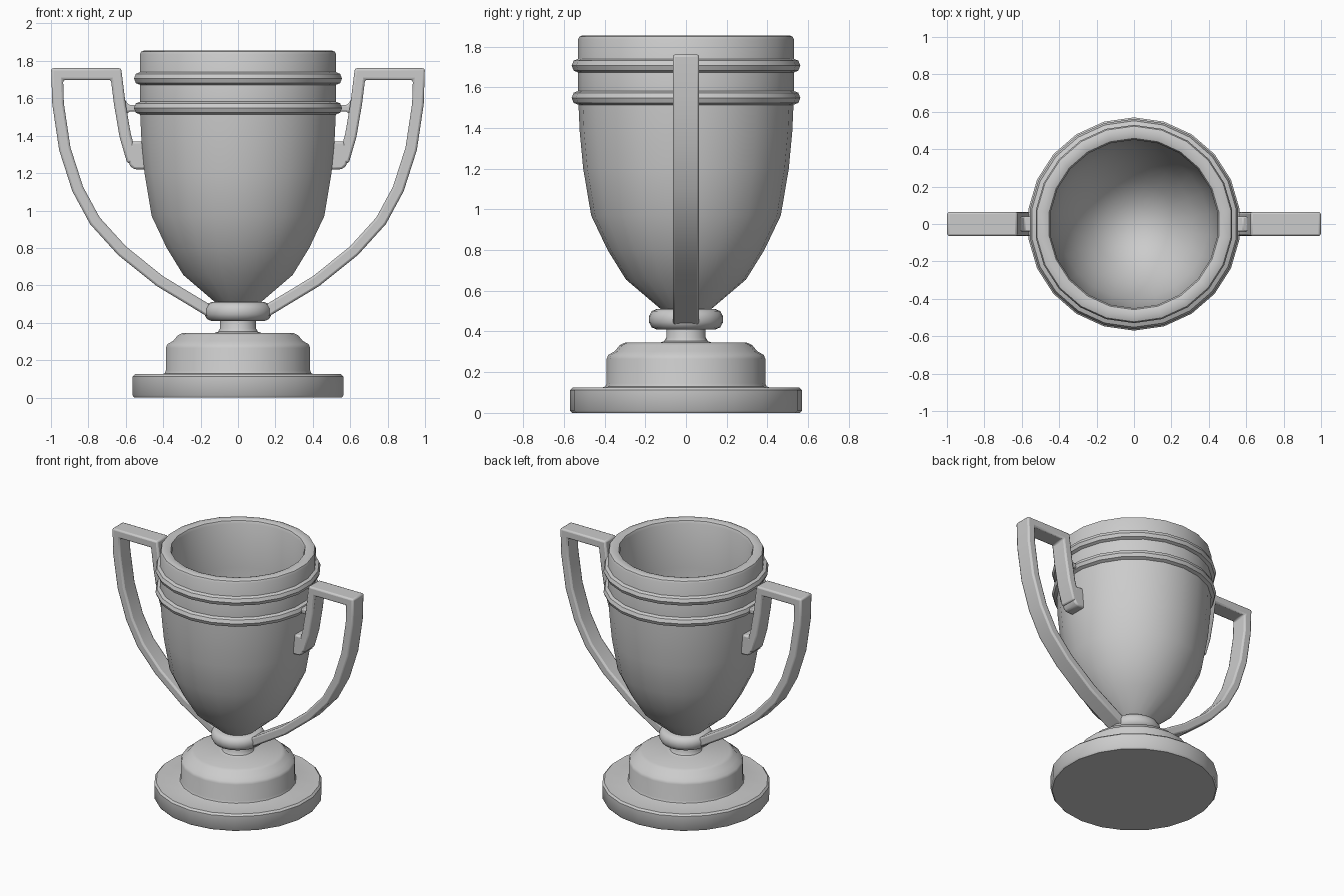
import bpy, bmesh, math
from mathutils import Vector

if "Cube" in bpy.data.objects:
    bpy.data.objects.remove(bpy.data.objects["Cube"])

SIDES = 22


def finish(name, bm, angle=40):
    bmesh.ops.remove_doubles(bm, verts=bm.verts, dist=1e-5)
    bmesh.ops.recalc_face_normals(bm, faces=bm.faces)
    me = bpy.data.meshes.new(name)
    bm.to_mesh(me)
    bm.free()
    ob = bpy.data.objects.new(name, me)
    bpy.context.collection.objects.link(ob)
    bpy.ops.object.select_all(action='DESELECT')
    ob.select_set(True)
    bpy.context.view_layer.objects.active = ob
    bpy.ops.object.shade_smooth_by_angle(angle=math.radians(angle))
    return ob


def lathe(name, profile, closed=False):
    """Revolve (radius, z) points around z, with a vertex on the y axis."""
    bm = bmesh.new()
    pts = list(profile) + ([profile[0]] if closed else [])
    rings = []
    for r, z in pts:
        rings.append([bm.verts.new((r * math.cos(a), r * math.sin(a), z)) for a in
                      (math.pi / 2 + 2 * math.pi * i / SIDES for i in range(SIDES))]
                     if r > 0 else [bm.verts.new((0, 0, z))])
    for lo, hi in zip(rings, rings[1:]):
        for i in range(SIDES):
            j = (i + 1) % SIDES
            if len(lo) == 1:
                bm.faces.new((lo[0], hi[j], hi[i]))
            elif len(hi) == 1:
                bm.faces.new((lo[i], lo[j], hi[0]))
            else:
                bm.faces.new((lo[i], lo[j], hi[j], hi[i]))
    return finish(name, bm)


def add_mods(ob, bevel):
    b = ob.modifiers.new("bevel", 'BEVEL')
    b.width, b.segments, b.limit_method = bevel, 2, 'ANGLE'
    b.angle_limit = math.radians(40)
    m = ob.modifiers.new("mirror", 'MIRROR')
    m.use_axis = (True, False, False)


def prism(name, outline, half, bevel):
    """Extrude an (x, z) outline along y and mirror it to the other side."""
    bm = bmesh.new()
    a = [bm.verts.new((x, -half, z)) for x, z in outline]
    b = [bm.verts.new((x, half, z)) for x, z in outline]
    bm.faces.new(a)
    bm.faces.new(b[::-1])
    for i in range(len(a)):
        j = (i + 1) % len(a)
        bm.faces.new((a[i], a[j], b[j], b[i]))
    add_mods(finish(name, bm), bevel)


def strap(name, path, thick, half, bevel):
    """Sweep a rectangle along an (x, z) path with mitred corners."""
    pts = [Vector(p) for p in path]
    bm = bmesh.new()
    sections = []
    for i, p in enumerate(pts):
        d0 = (p - pts[i - 1]).normalized() if i else (pts[1] - p).normalized()
        d1 = (pts[i + 1] - p).normalized() if i < len(pts) - 1 else d0
        n0, n1 = Vector((-d0.y, d0.x)), Vector((-d1.y, d1.x))
        n = (n0 + n1).normalized()
        off = n * (thick / 2 / n.dot(n0))
        sections.append([bm.verts.new((q.x, y, q.y)) for q, y in
                         ((p + off, -half), (p + off, half),
                          (p - off, half), (p - off, -half))])
    for s, t in zip(sections, sections[1:]):
        for i in range(4):
            j = (i + 1) % 4
            bm.faces.new((s[i], s[j], t[j], t[i]))
    bm.faces.new(sections[0])
    bm.faces.new(sections[-1][::-1])
    add_mods(finish(name, bm), bevel)


# Stepped base with the flared stem
lathe("base", [(0, 0), (.56, 0), (.57, .012), (.57, .112), (.557, .125),
               (.41, .125), (.396, .13), (.39, .145), (.39, .265), (.382, .285),
               (.35, .303), (.325, .333), (.30, .345), (.13, .345),
               (.108, .352), (.097, .37), (.097, .44), (0, .44)])

# Rounded collar under the bowl
lathe("collar", [(0, .41), (.145, .41), (.168, .42), (.182, .445), (.182, .475),
                 (.168, .50), (.145, .51), (0, .51)])

# Hollow bowl with a rounded lip
lathe("bowl", [(0, .48), (.10, .49), (.13, .515), (.295, .655), (.385, .80),
               (.466, .97), (.505, 1.20), (.522, 1.38), (.53, 1.55), (.53, 1.835),
               (.523, 1.849), (.508, 1.855), (.475, 1.855), (.458, 1.849),
               (.45, 1.83), (.45, 1.50), (.437, 1.25), (.40, 1.00),
               (.32, .82), (.23, .70), (.12, .61), (0, .59)])

# Two raised bands
for tag, z in (("upper", 1.706), ("lower", 1.548)):
    lathe(tag + "_band", [(.527 + .035 * math.cos(a), z + .035 * math.sin(a))
                          for a in (math.pi / 4 * k for k in range(8))], closed=True)

# Handles: inner drop, top bar and the long curved arm to the collar
strap("handle", [(.562, 1.26), (.603, 1.40), (.632, 1.57), (.652, 1.73),
                 (.967, 1.73), (.962, 1.57), (.926, 1.33), (.857, 1.115),
                 (.765, .945), (.62, .785), (.417, .622), (.14, .455)],
      .062, .065, .012)

# Handle feet joining the bowl
prism("handle_foot", [(.49, 1.22), (.555, 1.22), (.578, 1.24), (.592, 1.285),
                      (.57, 1.37), (.50, 1.37)], .065, .012)

# Small flared bridge from the lower band to the handle
prism("handle_bridge", [(.54, 1.53), (.58, 1.53), (.605, 1.505), (.62, 1.505),
                        (.63, 1.60), (.61, 1.60), (.585, 1.565), (.54, 1.565)],
      .04, .008)
